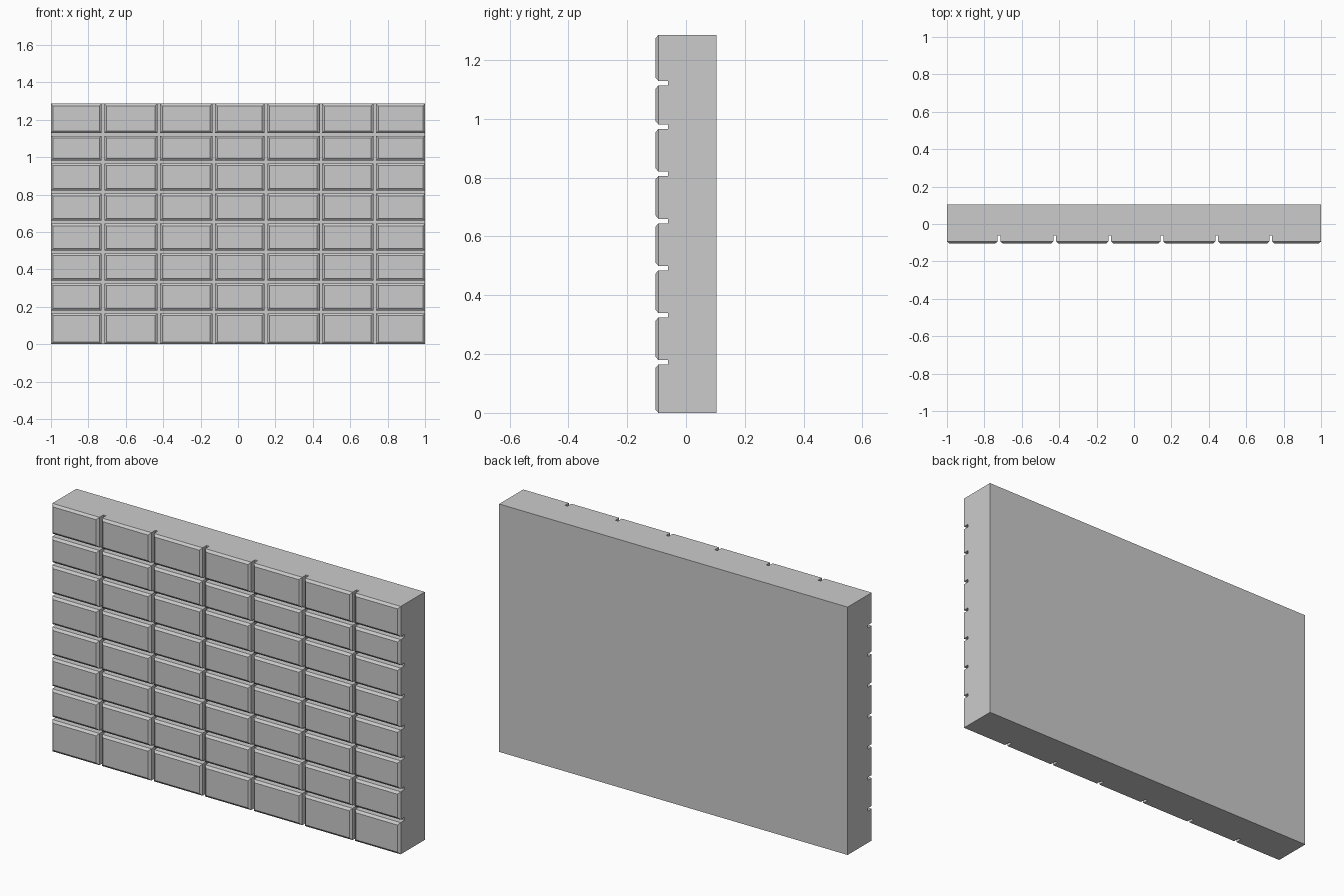
import bpy, bmesh
from mathutils import Vector

if "Cube" in bpy.data.objects:
    bpy.data.objects.remove(bpy.data.objects["Cube"])

FRONT, FLOOR, BACK = -0.104, -0.062, 0.103
GAP, BEVEL, BEVEL_DEPTH = 0.015, 0.012, 0.01
JOINTS_X = [-0.722, -0.424, -0.130, 0.149, 0.442, 0.731]
JOINTS_Z = [0.172, 0.332, 0.4925, 0.6525, 0.813, 0.9735, 1.1215]


def cuts(start, joints, end):
    """Alternating brick / joint boundaries along one axis."""
    out = [start]
    for j in joints:
        out += [j - GAP / 2, j + GAP / 2]
    return out + [end]


xs = cuts(-1, JOINTS_X, 1)
zs = cuts(0, JOINTS_Z, 1.286)
bm = bmesh.new()

# Backing slab: a grid at the back, extruded forward to the joint floor
verts = [[bm.verts.new((x, BACK, z)) for z in zs] for x in xs]
back = []
for i in range(len(xs) - 1):
    for k in range(len(zs) - 1):
        back.append(bm.faces.new((verts[i][k], verts[i + 1][k],
                                  verts[i + 1][k + 1], verts[i][k + 1])))
res = bmesh.ops.extrude_face_region(bm, geom=back, use_keep_orig=True)
new_verts = [g for g in res["geom"] if isinstance(g, bmesh.types.BMVert)]
bmesh.ops.translate(bm, verts=new_verts, vec=(0, FLOOR - BACK, 0))
bmesh.ops.recalc_face_normals(bm, faces=bm.faces[:])


# Bricks: every other grid cell rises from the joint floor
def is_brick(face):
    c = face.calc_center_median()
    if abs(c.y - FLOOR) > 1e-4:
        return False
    i = sum(x < c.x for x in xs) - 1
    k = sum(z < c.z for z in zs) - 1
    return i % 2 == 0 and k % 2 == 0


bricks = [f for f in bm.faces if is_brick(f)]
bricks = bmesh.ops.extrude_discrete_faces(bm, faces=bricks)["faces"]
bmesh.ops.translate(bm, verts=list({v for f in bricks for v in f.verts}),
                    vec=(0, FRONT + BEVEL_DEPTH - FLOOR, 0))

# Chamfered brick faces
for f in bricks:
    c = f.calc_center_median()
    w = max(v.co.x for v in f.verts) - min(v.co.x for v in f.verts)
    h = max(v.co.z for v in f.verts) - min(v.co.z for v in f.verts)
    top = bmesh.ops.extrude_discrete_faces(bm, faces=[f])["faces"][0]
    for v in top.verts:
        v.co = Vector((c.x + (v.co.x - c.x) * (1 - 2 * BEVEL / w), FRONT,
                       c.z + (v.co.z - c.z) * (1 - 2 * BEVEL / h)))

# Plain back face
bmesh.ops.dissolve_faces(
    bm, faces=[f for f in bm.faces if abs(f.calc_center_median().y - BACK) < 1e-4])
bmesh.ops.recalc_face_normals(bm, faces=bm.faces[:])

mesh = bpy.data.meshes.new("brick_wall")
bm.to_mesh(mesh)
bm.free()
bpy.context.collection.objects.link(bpy.data.objects.new("brick_wall", mesh))
